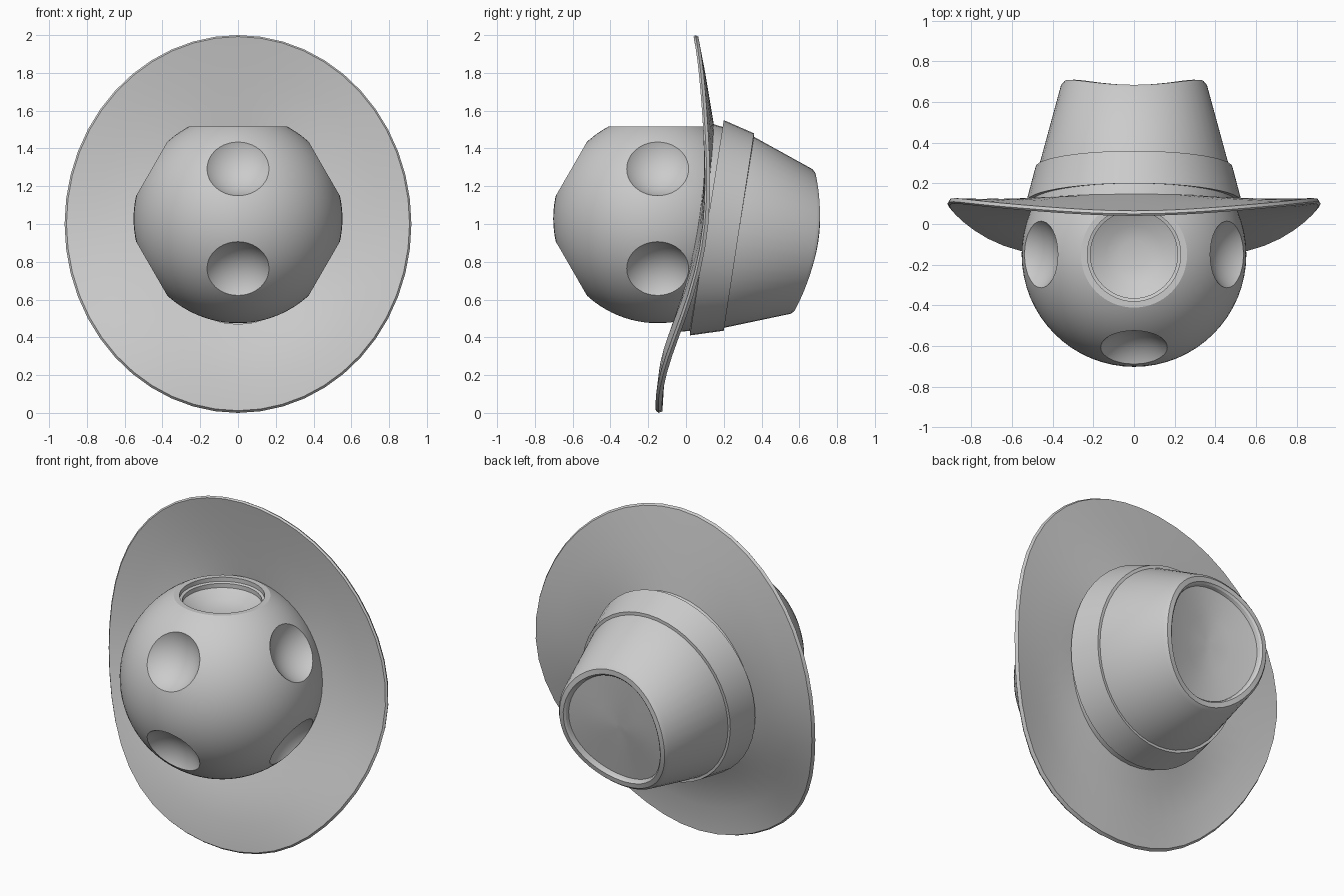
import bpy, bmesh, math
from mathutils import Vector, Matrix

cube = bpy.data.objects.get("Cube")
if cube:
    bpy.data.objects.remove(cube)

grey = bpy.data.materials.new("plain_grey")
grey.use_nodes = True
colour = (0.6, 0.6, 0.6, 1)
grey.diffuse_color = colour
grey.node_tree.nodes["Principled BSDF"].inputs["Base Color"].default_value = colour

SIDES = 48
CENTRE = Vector((0, -0.15, 1.028))
RADIUS = 0.553


def make_object(name, bm):
    bmesh.ops.recalc_face_normals(bm, faces=bm.faces[:])
    mesh = bpy.data.meshes.new(name)
    bm.to_mesh(mesh)
    bm.free()
    mesh.materials.append(grey)
    obj = bpy.data.objects.new(name, mesh)
    bpy.context.collection.objects.link(obj)
    return obj


def smooth(obj, degrees=28):
    bpy.ops.object.select_all(action='DESELECT')
    obj.select_set(True)
    bpy.context.view_layer.objects.active = obj
    bpy.ops.object.shade_smooth_by_angle(angle=math.radians(degrees))


def loft(bm, rings, closed=False):
    """Skin a list of point rings; cap the ends unless the loop is closed."""
    loops = [[bm.verts.new(p) for p in ring] for ring in rings]
    pairs = list(zip(loops, loops[1:]))
    if closed:
        pairs.append((loops[-1], loops[0]))
    else:
        bm.faces.new(loops[0])
        bm.faces.new(loops[-1])
    for a, b in pairs:
        for i in range(SIDES):
            j = (i + 1) % SIDES
            bm.faces.new((a[i], a[j], b[j], b[i]))


def hat_ring(width, z_top, z_bottom, y_top, y_side, y_bottom, droop=0):
    """Oval ring facing back, bent through three depths; droop pulls the lower flanks forward."""
    mid = (y_top + y_bottom) / 2
    base, tilt, bend = (mid + y_side) / 2, (y_top - y_bottom) / 2, (mid - y_side) / 2
    points = []
    for i in range(SIDES):
        a = math.tau * i / SIDES
        sag = droop * math.sin(2 * a) ** 2 * (1 - math.cos(a)) / 2
        points.append((width * math.sin(a),
                       base + tilt * math.cos(a) + bend * math.cos(2 * a) - sag,
                       (z_top + z_bottom) / 2 + (z_top - z_bottom) / 2 * math.cos(a)))
    return points


def hat_part(name, specs, closed=False):
    bm = bmesh.new()
    loft(bm, [hat_ring(*s) for s in specs], closed)
    smooth(make_object(name, bm))


# Ball with shallow round dimples and a stepped socket on top
bm = bmesh.new()
bmesh.ops.create_uvsphere(bm, u_segments=64, v_segments=48, radius=RADIUS,
                          matrix=Matrix.Translation(CENTRE))
ball = make_object("ball", bm)

bm = bmesh.new()
bowl, reach = 0.229, 0.687
for lift in (-30, 30):
    for turn in (0, 90, 180, 270):
        e, t = math.radians(lift), math.radians(turn)
        way = Vector((math.sin(t) * math.cos(e), -math.cos(t) * math.cos(e), math.sin(e)))
        place = Matrix.Translation(CENTRE + way * reach) @ way.to_track_quat('Z', 'Y').to_matrix().to_4x4()
        bmesh.ops.create_uvsphere(bm, u_segments=40, v_segments=24, radius=bowl, matrix=place)
socket = [(0.07, 1.402), (0.14, 1.42), (0.215, 1.46), (0.215, 1.485),
          (0.23, 1.49), (0.23, 1.515), (0.33, 1.515), (0.33, 1.6)]
loft(bm, [[CENTRE + Vector((r * math.cos(math.tau * i / SIDES),
                            r * math.sin(math.tau * i / SIDES), z - CENTRE.z))
           for i in range(SIDES)] for r, z in socket])
cutter = make_object("cutter", bm)
cutter.hide_render = True

cut = ball.modifiers.new("dimples", 'BOOLEAN')
cut.operation = 'DIFFERENCE'
cut.solver = 'EXACT'
cut.use_self = True
cut.object = cutter
bpy.context.view_layer.objects.active = ball
bpy.ops.object.modifier_apply(modifier=cut.name)
bpy.data.objects.remove(cutter)
smooth(ball)

# Curved brim: back surface outwards, edge, front surface inwards
hat_part("hat_brim", [
    (0.49, 1.51, 0.45, 0.15, 0.09, -0.02),
    (0.60, 1.62, 0.34, 0.132, 0.098, -0.07, 0.02),
    (0.76, 1.81, 0.17, 0.10, 0.107, -0.115, 0.045),
    (0.908, 1.992, 0.008, 0.065, 0.118, -0.125, 0.06),
    (0.918, 2.0, 0.0, 0.05, 0.10, -0.145, 0.06),
    (0.908, 1.992, 0.012, 0.04, 0.09, -0.16, 0.06),
    (0.76, 1.81, 0.17, 0.073, 0.08, -0.145, 0.045),
    (0.60, 1.62, 0.34, 0.10, 0.07, -0.10, 0.02),
    (0.46, 1.49, 0.47, 0.12, 0.06, -0.05)], closed=True)

# Band around the base of the crown
hat_part("hat_band", [
    (0.50, 1.52, 0.44, 0.20, 0.11, 0.02),
    (0.53, 1.55, 0.41, 0.20, 0.11, 0.02),
    (0.485, 1.48, 0.435, 0.36, 0.28, 0.20),
    (0.46, 1.455, 0.46, 0.36, 0.28, 0.20)], closed=True)

# Tapered crown with a rounded rim and a shallow dished end
hat_part("hat_crown", [
    (0.51, 1.53, 0.43, 0.14, 0.08, -0.03),
    (0.472, 1.467, 0.448, 0.35, 0.27, 0.19),
    (0.36, 1.29, 0.525, 0.67, 0.68, 0.555),
    (0.345, 1.27, 0.54, 0.685, 0.698, 0.575),
    (0.318, 1.24, 0.568, 0.685, 0.70, 0.58),
    (0.308, 1.23, 0.578, 0.675, 0.69, 0.57),
    (0.303, 1.225, 0.583, 0.655, 0.67, 0.55),
    (0.15, 1.06, 0.74, 0.64, 0.632, 0.585),
    (0.03, 0.93, 0.87, 0.622, 0.62, 0.612)])
